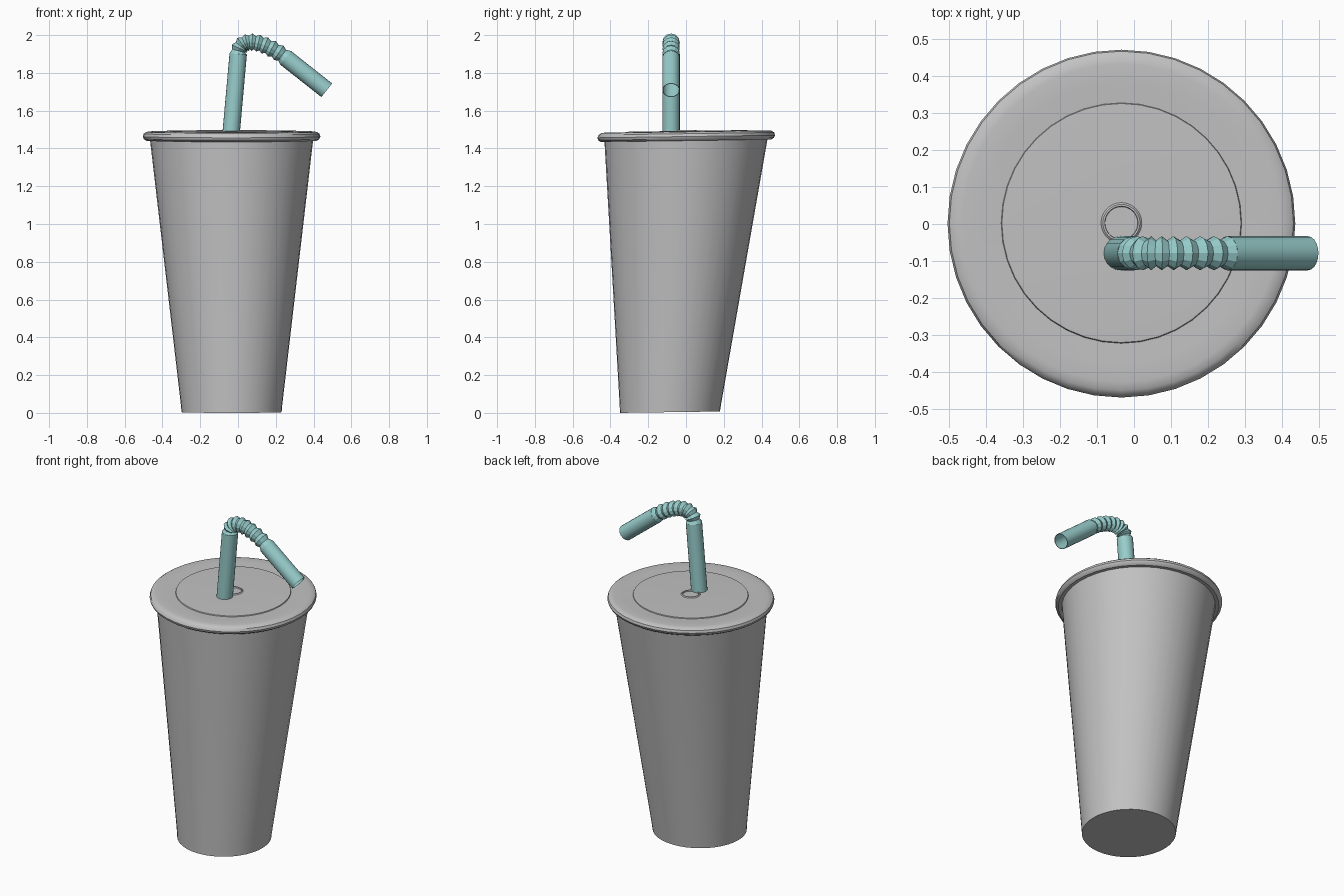
import bpy, bmesh, math
from mathutils import Vector, Matrix

cube = bpy.data.objects.get("Cube")
if cube:
    bpy.data.objects.remove(cube, do_unlink=True)


def make_material(name, rgb):
    mat = bpy.data.materials.new(name)
    mat.use_nodes = True
    mat.diffuse_color = (*rgb, 1)
    mat.node_tree.nodes["Principled BSDF"].inputs["Base Color"].default_value = (*rgb, 1)
    return mat


GREY = make_material("paper grey", (0.54, 0.54, 0.54))
TEAL = make_material("straw teal", (0.31, 0.61, 0.60))


def skin(name, rings, mat, smooth_angle=None, cap_start=False, cap_end=False):
    """Join rings of points into a tube; rings all have the same count."""
    bm = bmesh.new()
    loops = [[bm.verts.new(p) for p in ring] for ring in rings]
    n = len(loops[0])
    for a, b in zip(loops, loops[1:]):
        for i in range(n):
            j = (i + 1) % n
            bm.faces.new((a[i], a[j], b[j], b[i]))
    if cap_start:
        bm.faces.new(loops[0][::-1])
    if cap_end:
        bm.faces.new(loops[-1])
    mesh = bpy.data.meshes.new(name)
    bm.to_mesh(mesh)
    bm.free()
    mesh.materials.append(mat)
    obj = bpy.data.objects.new(name, mesh)
    bpy.context.collection.objects.link(obj)
    if smooth_angle:
        bpy.ops.object.select_all(action="DESELECT")
        obj.select_set(True)
        bpy.context.view_layer.objects.active = obj
        bpy.ops.object.shade_smooth_by_angle(angle=math.radians(smooth_angle))
    return obj


def cup_ring(r, z, n=40):
    """Circle about the leaning axis of the cup."""
    ring = []
    for i in range(n):
        a = 2 * math.pi * i / n
        y = r * math.sin(a) - 0.085 + 0.059 * z
        ring.append((r * math.cos(a) - 0.034, y, z + 0.005 + 0.014 * y))
    return ring


def lathe(name, profile, **caps):
    return skin(name, [cup_ring(r, z) for r, z in profile], GREY, 35, **caps)


# Cup with a short straight foot
lathe("cup", [(0.265, 0), (0.268, 0.035), (0.433, 1.45)], cap_start=True)

# Lid: skirt, rolled rim, sloping ring, shallow step and centre disc with a raised hole lip
lathe("lid", [(0.432, 1.437), (0.452, 1.436), (0.465, 1.445), (0.470, 1.458),
              (0.465, 1.473), (0.452, 1.482), (0.43, 1.485), (0.38, 1.484),
              (0.325, 1.482), (0.323, 1.487), (0.30, 1.488), (0.055, 1.488),
              (0.050, 1.493), (0.045, 1.493), (0.044, 1.486)], cap_end=True)


# Straw
STRAW_Y = -0.079


def straw_ring(x, z, angle, r, n):
    """Circle across a straw heading `angle` radians away from vertical, towards +x."""
    turn = Matrix.Rotation(angle, 3, "Y")
    return [Vector((x, STRAW_Y, z)) + turn @ Vector((r * math.cos(t), r * math.sin(t), 0))
            for t in (2 * math.pi * i / n for i in range(n))]


def straw_tube(name, start, end, radius=0.046, inner=0.043):
    angle = math.atan2(end[0] - start[0], end[1] - start[1])
    path = [(start, inner), (start, radius), (end, radius), (end, inner), (start, inner)]
    skin(name, [straw_ring(*p, angle, r, 20) for p, r in path], TEAL, 35)


low, high = (-0.037, 1.475), (0.001, 1.90)
elbow, tip = (0.252, 1.88), (0.47, 1.708)
straw_tube("straw_lower", low, high)
straw_tube("straw_tip", elbow, tip)

# Pleated bend follows a smooth curve between the two tubes
d0 = (Vector(high) - Vector(low)).normalized() * 0.105
d1 = (Vector(tip) - Vector(elbow)).normalized() * 0.135
p0, p3 = Vector(high), Vector(elbow)
p1, p2 = p0 + d0, p3 - d1
PLEATS = 9
rings = []
for i in range(2 * PLEATS + 1):
    t = i / (2 * PLEATS)
    s = 1 - t
    pos = s**3 * p0 + 3 * s * s * t * p1 + 3 * s * t * t * p2 + t**3 * p3
    tan = s * s * (p1 - p0) + 2 * s * t * (p2 - p1) + t * t * (p3 - p2)
    radius = 0.035 if i % 2 else 0.046
    rings.append(straw_ring(pos.x, pos.y, math.atan2(tan.x, tan.y), radius, 12))
skin("straw_bend", rings, TEAL)
